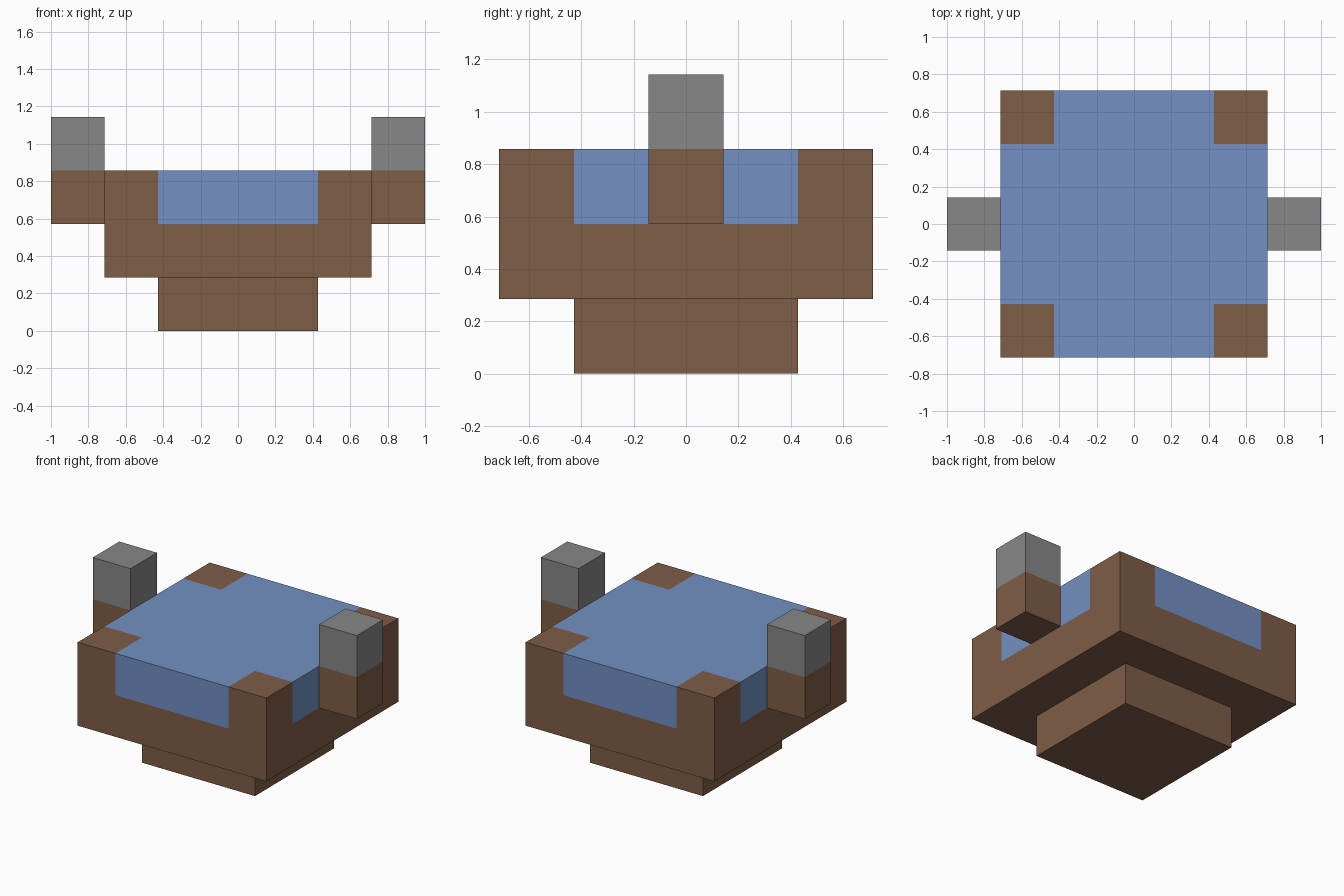
import bpy
import bmesh
from mathutils import Vector

U = 1 / 7  # one block unit

cube = bpy.data.objects.get("Cube")
if cube:
    bpy.data.objects.remove(cube)


def material(name, rgb):
    mat = bpy.data.materials.new(name)
    mat.use_nodes = True
    mat.diffuse_color = (*rgb, 1)
    mat.node_tree.nodes["Principled BSDF"].inputs["Base Color"].default_value = (*rgb, 1)
    return mat


BROWN = material("brown", (0.209, 0.109, 0.063))
BLUE = material("blue", (0.171, 0.279, 0.546))
GREY = material("grey", (0.242, 0.242, 0.242))


def block(name, low, high, mats, cuts=(), rule=None):
    """Box between two corners, cut along (axis, position) planes, coloured by rule."""
    low, high = Vector(low), Vector(high)
    bm = bmesh.new()
    bmesh.ops.create_cube(bm, size=1)
    for v in bm.verts:
        v.co = (low + high) / 2 + v.co * (high - low)
    for axis, pos in cuts:
        normal, point = Vector(), Vector()
        normal[axis], point[axis] = 1, pos
        bmesh.ops.bisect_plane(bm, geom=bm.verts[:] + bm.edges[:] + bm.faces[:],
                               plane_co=point, plane_no=normal)
    for face in bm.faces:
        if rule and rule(face.calc_center_median()):
            face.material_index = 1
    bmesh.ops.scale(bm, vec=(U, U, U), verts=bm.verts)
    mesh = bpy.data.meshes.new(name)
    bm.to_mesh(mesh)
    bm.free()
    for mat in mats:
        mesh.materials.append(mat)
    obj = bpy.data.objects.new(name, mesh)
    bpy.context.collection.objects.link(obj)


# Foot
block("foot", (-3, -3, 0), (3, 3, 2), [BROWN])

# Basin: blue upper part with brown corners
block("basin", (-5, -5, 2), (5, 5, 6), [BROWN, BLUE],
      cuts=[(0, -3), (0, 3), (1, -3), (1, 3), (2, 4)],
      rule=lambda c: c.z > 4 and min(abs(c.x), abs(c.y)) < 3)

# Side posts: brown below, grey above
for name, x in (("left_post", 5), ("right_post", -7)):
    block(name, (x, -1, 4), (x + 2, 1, 8), [BROWN, GREY],
          cuts=[(2, 6)], rule=lambda c: c.z > 6)
